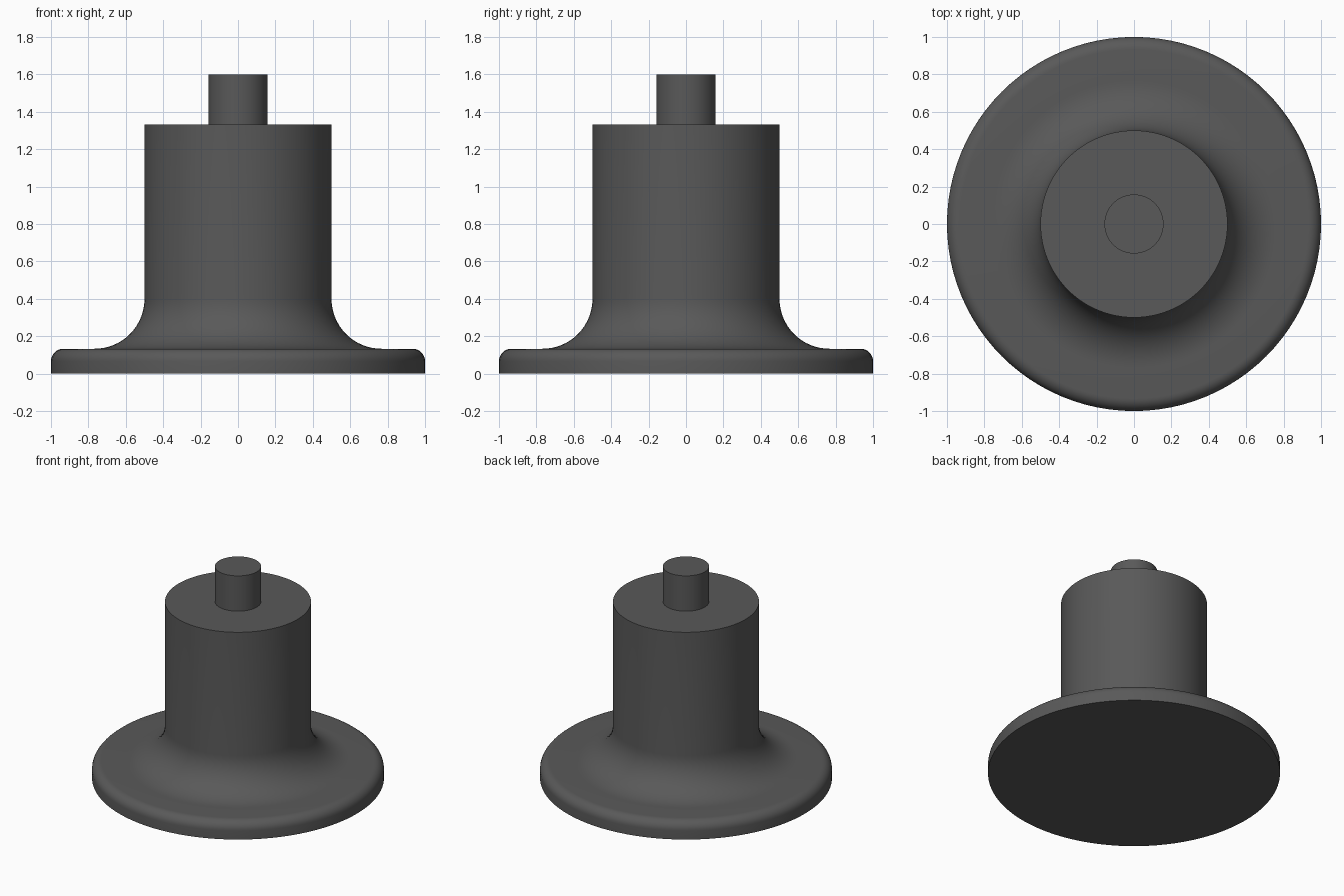
import bpy, bmesh, math

if "Cube" in bpy.data.objects:
    bpy.data.objects.remove(bpy.data.objects["Cube"])

SEGMENTS = 96

dark_grey = bpy.data.materials.new("dark_grey")
dark_grey.diffuse_color = (0.1, 0.1, 0.1, 1)
dark_grey.use_nodes = True
dark_grey.node_tree.nodes["Principled BSDF"].inputs["Base Color"].default_value = dark_grey.diffuse_color


def arc(cx, cz, radius, start, end, steps):
    """Points (radius, height) along a circular arc, angles in degrees."""
    angles = [math.radians(start + (end - start) * i / steps) for i in range(steps + 1)]
    return [(cx + radius * math.cos(a), cz + radius * math.sin(a)) for a in angles]


def lathe(name, profile):
    """Spin a profile around z and cap both ends."""
    bm = bmesh.new()
    rings = []
    for r, z in profile:
        rings.append([bm.verts.new((r * math.cos(2 * math.pi * i / SEGMENTS),
                                    r * math.sin(2 * math.pi * i / SEGMENTS), z))
                      for i in range(SEGMENTS)])
    for low, high in zip(rings, rings[1:]):
        for i in range(SEGMENTS):
            j = (i + 1) % SEGMENTS
            bm.faces.new((low[i], low[j], high[j], high[i]))
    bm.faces.new(rings[0][::-1])
    bm.faces.new(rings[-1])
    mesh = bpy.data.meshes.new(name)
    bm.to_mesh(mesh)
    bm.free()
    mesh.materials.append(dark_grey)
    obj = bpy.data.objects.new(name, mesh)
    bpy.context.collection.objects.link(obj)
    bpy.ops.object.select_all(action='DESELECT')
    obj.select_set(True)
    bpy.context.view_layer.objects.active = obj
    bpy.ops.object.shade_smooth_by_angle(angle=math.radians(30))
    return obj


# Flanged base with rounded rim, concave fillet and cylindrical column
rim = arc(0.933, 0.066, 0.067, 0, 90, 8)
fillet = arc(0.767, 0.4, 0.267, 270, 180, 16)
lathe("flanged_body", [(1.0, 0.0)] + rim + fillet + [(0.5, 1.333)])

# Narrow pin on top of the column
lathe("top_pin", [(0.158, 1.333), (0.158, 1.6)])
